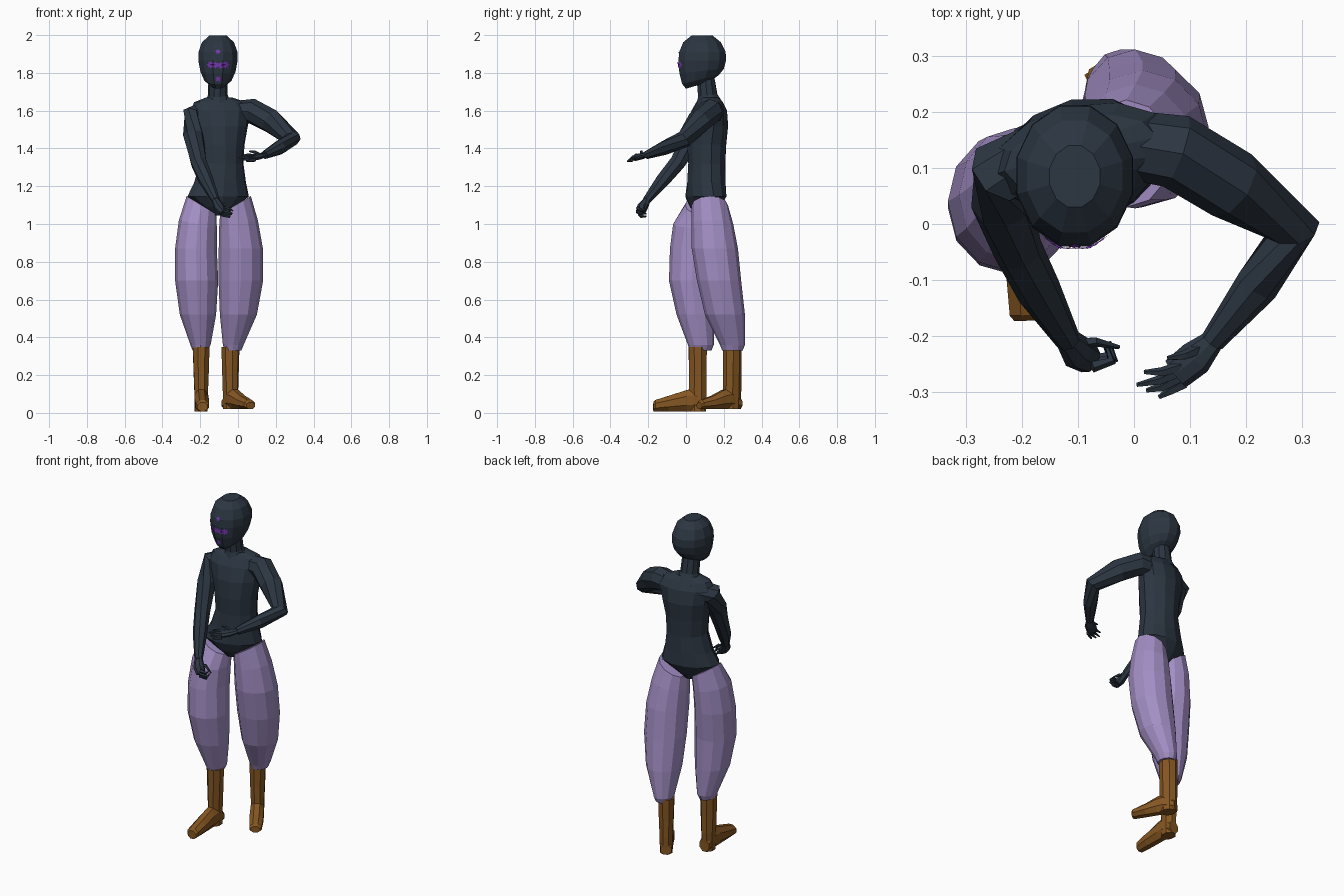
import bpy, bmesh, math
from mathutils import Vector as V
from mathutils.bvhtree import BVHTree


def material(name, rgb):
    m = bpy.data.materials.new(name)
    m.diffuse_color = (*rgb, 1)
    return m


SLATE = material("dark slate", (.025, .037, .054))
LILAC = material("lilac cloth", (.36, .27, .55))
BROWN = material("brown leather", (.235, .094, .016))
PURPLE = material("violet paint", (.21, .04, .52))


def ring(c, u, v, n, flat=False):
    """Closed section around c; u and v are half-axis vectors."""
    p, k = (math.pi / n, 1 / math.cos(math.pi / n)) if flat else (0, 1)
    return [V(c) + k * (V(u) * math.cos(p + math.tau * i / n) + V(v) * math.sin(p + math.tau * i / n))
            for i in range(n)]


def loft(bm, rings):
    rows = [[bm.verts.new(p) for p in r] for r in rings]
    n = len(rows[0])
    for a, b in zip(rows, rows[1:]):
        for i in range(n):
            j = (i + 1) % n
            bm.faces.new((a[i], a[j], b[j], b[i]))
    bm.faces.new(rows[0])
    bm.faces.new(rows[-1])


def tube(bm, path, n=8, squash=1.0):
    """Tapered limb through (x, y, z, radius) points."""
    pts = [V(p[:3]) for p in path]
    rings = []
    for i, p in enumerate(path):
        t = (pts[min(i + 1, len(pts) - 1)] - pts[max(i - 1, 0)]).normalized()
        side = t.cross(V((0, 0, 1)))
        if side.length < .05:
            side = V((1, 0, 0))
        side.normalize()
        rings.append(ring(pts[i], side * p[3], side.cross(t) * p[3] * squash, n))
    loft(bm, rings)


def finish(name, bm, mat):
    bmesh.ops.recalc_face_normals(bm, faces=bm.faces[:])
    me = bpy.data.meshes.new(name)
    bm.to_mesh(me)
    bm.free()
    me.materials.append(mat)
    ob = bpy.data.objects.new(name, me)
    bpy.context.collection.objects.link(ob)
    return ob


# Torso: yawed rings (x, y, z, half width, half depth, yaw)
bm = bmesh.new()
rows = []
for x, y, z, rx, ry, a in [(-.105, .10, 1.045, .035, .045, .3), (-.105, .10, 1.09, .09, .08, .3),
                           (-.105, .105, 1.145, .168, .105, .25), (-.095, .108, 1.22, .14, .103, .2),
                           (-.087, .11, 1.32, .118, .10, .2), (-.088, .11, 1.42, .125, .105, .2),
                           (-.09, .118, 1.52, .145, .107, .2), (-.092, .123, 1.6, .165, .09, .22),
                           (-.095, .125, 1.645, .14, .065, .22), (-.1, .125, 1.67, .07, .05, .2)]:
    rows.append(ring((x, y, z), (rx * math.cos(a), rx * math.sin(a), 0),
                     (-ry * math.sin(a), ry * math.cos(a), 0), 12))
loft(bm, rows)
finish("torso", bm, SLATE)

# Neck
bm = bmesh.new()
tube(bm, [(-.105, .125, 1.62, .078), (-.107, .115, 1.68, .053), (-.107, .1, 1.8, .048)], 10)
finish("neck", bm, SLATE)

# Head: (front y, back y, z, half width, slope along y)
bm = bmesh.new()
rows = []
for y0, y1, z, rx, s in [(.0, .125, 1.735, .038, .3), (-.02, .175, 1.765, .072, .25),
                         (-.035, .2, 1.81, .093, .1), (-.04, .212, 1.865, .104, 0),
                         (-.036, .21, 1.91, .103, 0), (-.015, .185, 1.962, .085, 0),
                         (.03, .14, 1.998, .045, 0)]:
    h = (y1 - y0) / 2
    rows.append(ring((-.106, (y0 + y1) / 2, z), (rx, 0, 0), (0, h, s * h), 12, True))
loft(bm, rows)
bmesh.ops.recalc_face_normals(bm, faces=bm.faces[:])
face_tree = BVHTree.FromBMesh(bm)
finish("head", bm, SLATE)

# Painted star marks laid on the face
bm = bmesh.new()
for x, z, r in [(-.106, 1.912, .015), (-.145, 1.843, .023), (-.118, 1.842, .02), (-.092, 1.84, .02),
                (-.067, 1.843, .023), (-.106, 1.768, .018)]:
    pts = [(x, z)]
    for i in range(16):
        k = r if i % 2 == 0 else r * .5
        pts.append((x + k * math.cos(math.tau * i / 16), z + k * math.sin(math.tau * i / 16)))
    vs = []
    for px, pz in pts:
        hit = face_tree.ray_cast(V((px, -1, pz)), V((0, 1, 0)))[0]
        vs.append(bm.verts.new((px, (hit.y if hit else -.03) - .005, pz)))
    for i in range(16):
        bm.faces.new((vs[0], vs[1 + i], vs[1 + (i + 1) % 16]))
finish("face_marks", bm, PURPLE)

# Arms: shoulder to wrist
arms = {
    "right_arm": [(-.17, .12, 1.59, .06), (-.235, .095, 1.575, .062), (-.237, .04, 1.47, .055),
                  (-.208, -.045, 1.325, .044), (-.17, -.12, 1.235, .04), (-.118, -.208, 1.125, .023)],
    "left_arm": [(-.03, .145, 1.59, .06), (.075, .13, 1.597, .067), (.175, .07, 1.545, .065),
                 (.287, -.008, 1.45, .046), (.22, -.11, 1.405, .039), (.14, -.21, 1.365, .022)]}
for name, path in arms.items():
    bm = bmesh.new()
    tube(bm, path, 8)
    finish(name, bm, SLATE)

# Hands: palm plus fingers running knuckle, joint, tip
hands = {
    "right_hand": ([(-.12, -.205, 1.13, .022), (-.1, -.23, 1.09, .032), (-.08, -.242, 1.06, .027)], .8,
                   [[(-.075, -.255, 1.085), (-.04, -.245, 1.075), (-.05, -.215, 1.07)],
                    [(-.08, -.25, 1.065), (-.035, -.24, 1.055), (-.045, -.21, 1.055)],
                    [(-.085, -.245, 1.05), (-.045, -.235, 1.04), (-.055, -.21, 1.04)],
                    [(-.105, -.215, 1.1), (-.07, -.21, 1.1), (-.027, -.22, 1.07)]]),
    "left_hand": ([(.14, -.21, 1.365, .021), (.11, -.24, 1.358, .032), (.075, -.268, 1.35, .03)], .55,
                  [[(.085, -.255, 1.36), (.05, -.265, 1.365), (.018, -.265, 1.36)],
                   [(.08, -.265, 1.352), (.045, -.28, 1.355), (.005, -.288, 1.35)],
                   [(.08, -.275, 1.345), (.05, -.292, 1.345), (.022, -.298, 1.34)],
                   [(.09, -.285, 1.34), (.065, -.298, 1.337), (.045, -.31, 1.332)],
                   [(.115, -.225, 1.365), (.09, -.235, 1.38), (.06, -.24, 1.385)]])}
for name, (palm, squash, fingers) in hands.items():
    bm = bmesh.new()
    tube(bm, palm, 8, squash)
    for f in fingers:
        tube(bm, [(*p, r) for p, r in zip(f, (.011, .009, .004))], 5)
    finish(name, bm, SLATE)

# Baggy trouser legs: (z, x0, x1, y0, y1); top rings slope up to the outer hip
legs = {
    "right_trouser_leg": (-1, [(1.1, -.272, -.115, -.005, .17), (1.0, -.313, -.112, -.068, .172),
                               (.87, -.333, -.112, -.085, .165), (.7, -.333, -.105, -.09, .15),
                               (.52, -.308, -.116, -.05, .15), (.36, -.252, -.145, .01, .147),
                               (.33, -.24, -.16, .02, .135)]),
    "left_trouser_leg": (1, [(1.1, -.095, .068, .03, .222), (1.0, -.1, .105, .028, .25),
                             (.87, -.102, .132, .03, .275), (.7, -.103, .133, .058, .292),
                             (.52, -.096, .1, .1, .312), (.36, -.08, .03, .18, .312),
                             (.33, -.07, .018, .192, .3)])}
for name, (side, secs) in legs.items():
    bm = bmesh.new()
    rows = []
    for i, (z, x0, x1, y0, y1) in enumerate(secs):
        rx, ry = (x1 - x0) / 2, (y1 - y0) / 2
        slope = side * (.048, .02, 0, 0, 0, 0, 0)[i]
        rows.append(ring(((x0 + x1) / 2, (y0 + y1) / 2, z), (rx, 0, slope), (0, ry, 0), 12))
    loft(bm, rows)
    finish(name, bm, LILAC)

# Boots: upright shaft plus a foot lofted along its pointing direction
for name, (x, y), d, length, sole in [("right_boot", (-.195, .062), V((.03, -1, 0)), .235, .008),
                                      ("left_boot", (-.04, .245), V((.52, -.85, 0)), .205, .02)]:
    d.normalize()
    s = V((-d.y, d.x, 0))
    bm = bmesh.new()
    loft(bm, [ring(V((x, y, z)), s * w, d * l, 8, True)
              for z, w, l in [(.35, .044, .048), (.22, .04, .046), (.12, .036, .047), (sole, .034, .042)]])
    rows = []
    for f, w, top in [(-.044, .03, .08), (.02, .037, .13), (.06, .037, .12),
                      (length - .08, .038, .09), (length - .01, .034, .068), (length, .026, .056)]:
        h = (top - sole) / 2
        rows.append(ring(V((x, y, sole + h)) + d * f, s * w, V((0, 0, h)), 8, True))
    loft(bm, rows)
    finish(name, bm, BROWN)
